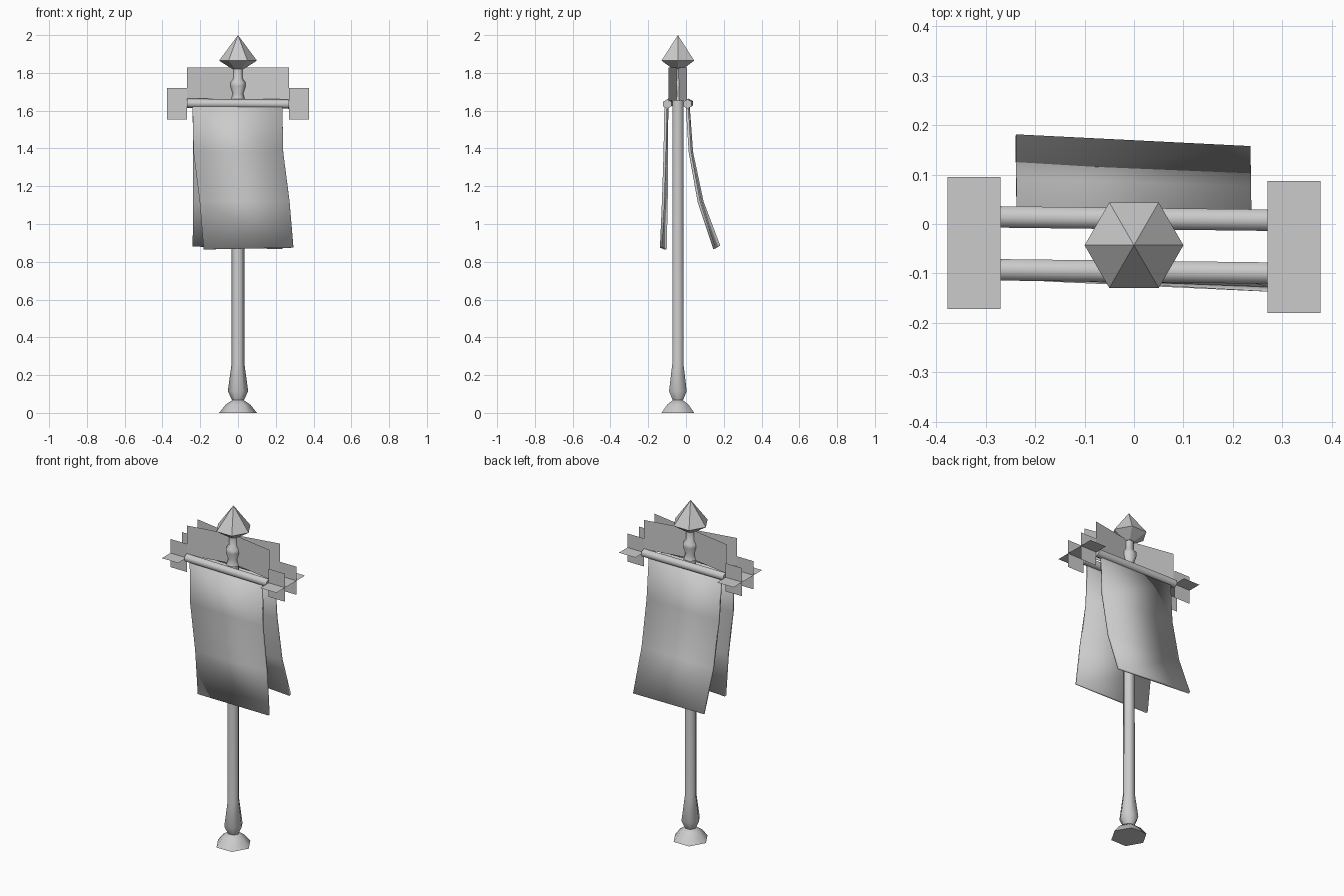
import bpy
import bmesh
from math import cos, sin, pi, radians
from mathutils import Matrix, Vector

cube = bpy.data.objects.get("Cube")
if cube:
    bpy.data.objects.remove(cube, do_unlink=True)

grey = bpy.data.materials.new("plain_grey")
grey.use_nodes = True
tone = (0.6, 0.6, 0.6, 1)
grey.diffuse_color = tone
grey.node_tree.nodes["Principled BSDF"].inputs["Base Color"].default_value = tone

AXIS_Y = -0.043


def finish(name, bm, smooth=0):
    mesh = bpy.data.meshes.new(name)
    bm.to_mesh(mesh)
    bm.free()
    obj = bpy.data.objects.new(name, mesh)
    obj.data.materials.append(grey)
    bpy.context.collection.objects.link(obj)
    if smooth:
        bpy.ops.object.select_all(action="DESELECT")
        obj.select_set(True)
        bpy.context.view_layer.objects.active = obj
        bpy.ops.object.shade_smooth_by_angle(angle=radians(smooth))
    return obj


def turned(name, profile, smooth=0, sides=6):
    """Lathe (radius, height) points around the pole axis."""
    bm = bmesh.new()
    rings = []
    for r, z in profile:
        rings.append([bm.verts.new((r * cos(2 * pi * i / sides),
                                    AXIS_Y + r * sin(2 * pi * i / sides), z))
                      for i in range(sides)])
    for low, high in zip(rings, rings[1:]):
        for i in range(sides):
            j = (i + 1) % sides
            bm.faces.new((low[i], low[j], high[j], high[i]))
    bm.faces.new(rings[0][::-1])
    bm.faces.new(rings[-1])
    bmesh.ops.remove_doubles(bm, verts=bm.verts, dist=0.0001)
    return finish(name, bm, smooth)


def card(name, corners):
    bm = bmesh.new()
    bm.faces.new([bm.verts.new(c) for c in corners])
    return finish(name, bm)


def rod(name, y, slant):
    """Hexagonal crossbar along x with a ridge on top."""
    bm = bmesh.new()
    turn = Matrix.Rotation(slant, 4, "Z") @ Matrix.Rotation(pi / 2, 4, "Y")
    bmesh.ops.create_cone(bm, cap_ends=True, segments=6, radius1=0.025,
                          radius2=0.025, depth=0.54,
                          matrix=Matrix.Translation((0, y, 1.637)) @ turn)
    # keep a corner of the hexagon pointing up
    top = max(v.co.z for v in bm.verts) - 1.637
    if top < 0.0245:
        bmesh.ops.rotate(bm, verts=bm.verts, cent=Vector((0, y, 1.637)),
                         matrix=Matrix.Rotation(radians(30), 3, "X"))
    return finish(name, bm, 61)


def banner(name, rows, width=0.475):
    """Hanging cloth; each row is centre x, y, z, yaw slope, roll slope."""
    bm = bmesh.new()
    pairs = []
    for x, y, z, yaw, roll in rows:
        pairs.append([bm.verts.new((x + s, y + s * yaw, z + s * roll))
                      for s in (-width / 2, width / 2)])
    for (a, b), (c, d) in zip(pairs, pairs[1:]):
        bm.faces.new((a, c, d, b))
    obj = finish(name, bm, 40)
    thick = obj.modifiers.new("cloth_thickness", "SOLIDIFY")
    thick.thickness = 0.014
    thick.offset = 0
    return obj


# Pole from the foot up to the tip
turned("base", [(0.1, 0), (0.066, 0.043), (0.03, 0.068)], 61)
turned("pole", [(0.028, 0.06), (0.054, 0.115), (0.034, 0.26), (0.033, 1.66)], 61)
turned("neck", [(0.042, 1.655), (0.03, 1.69), (0.045, 1.73), (0.043, 1.75),
                (0.027, 1.77), (0.027, 1.825)], 61)
turned("finial", [(0.03, 1.82), (0.1, 1.865), (0, 2.0)])

# Crossbars with crossed cards on both ends
for side, y, slant in (("front", -0.096, -0.014), ("back", 0.011, -0.014)):
    rod(side + "_crossbar", y, slant)
    for label, sx in (("left", 1), ("right", -1)):
        a, b = sx * 0.27, sx * 0.377
        yc, zc = y + sx * 0.27 * slant, 1.637
        card(f"{side}_{label}_upright_card",
             [(a, yc, zc - 0.083), (b, yc, zc - 0.083),
              (b, yc, zc + 0.083), (a, yc, zc + 0.083)])
        card(f"{side}_{label}_level_card",
             [(a, yc - 0.08, zc), (b, yc - 0.08, zc),
              (b, yc + 0.08, zc), (a, yc + 0.08, zc)])

# Two upright cards crossing at the neck
for name, s in (("first_crest_card", 1), ("second_crest_card", -1)):
    y0, y1 = AXIS_Y - s * 0.049, AXIS_Y + s * 0.049
    card(name, [(-0.27, y0, 1.655), (0.27, y1, 1.655),
                (0.27, y1, 1.828), (-0.27, y0, 1.828)])

# Cloths hanging from the crossbars
banner("front_banner", [(-0.003, -0.104, 1.625, -0.015, 0),
                        (0.002, -0.107, 1.38, -0.02, 0),
                        (0.035, -0.112, 1.12, -0.035, 0.01),
                        (0.056, -0.12, 0.87, -0.046, 0.02)])
banner("back_banner", [(-0.003, 0.009, 1.625, -0.015, 0),
                       (0, 0.026, 1.38, -0.02, 0),
                       (-0.001, 0.078, 1.115, -0.035, -0.01),
                       (-0.002, 0.163, 0.876, -0.05, -0.03)])
